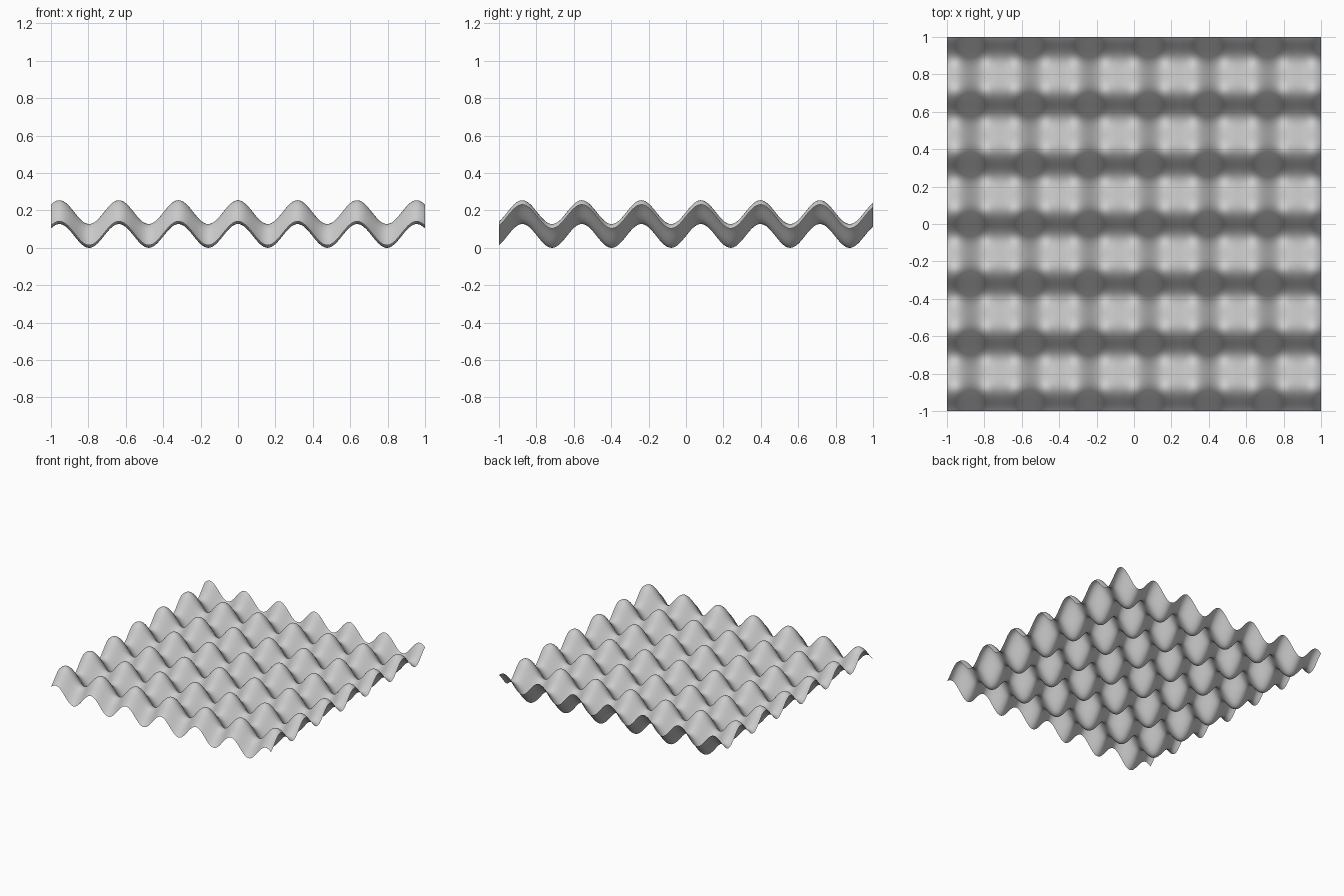
import bpy
from math import sin, cos, pi

cube = bpy.data.objects.get("Cube")
if cube:
    bpy.data.objects.remove(cube, do_unlink=True)

FREQ = 2 * pi * pi      # ripple spacing of 1/pi
AMP = 0.2 / pi          # height of each of the two crossing waves

# Flat grey material
grey = bpy.data.materials.new("light grey")
grey.use_nodes = True
colour = (0.6, 0.6, 0.6, 1)
grey.diffuse_color = colour
grey.node_tree.nodes["Principled BSDF"].inputs["Base Color"].default_value = colour

# Square sheet, rippled by two crossing waves
bpy.ops.mesh.primitive_grid_add(x_subdivisions=200, y_subdivisions=200, size=2)
sheet = bpy.context.object
sheet.name = "rippled_sheet"
sheet.data.materials.append(grey)
for v in sheet.data.vertices:
    v.co.z = AMP * (2 + cos(FREQ * v.co.x) + sin(FREQ * v.co.y))
bpy.ops.object.shade_smooth()
